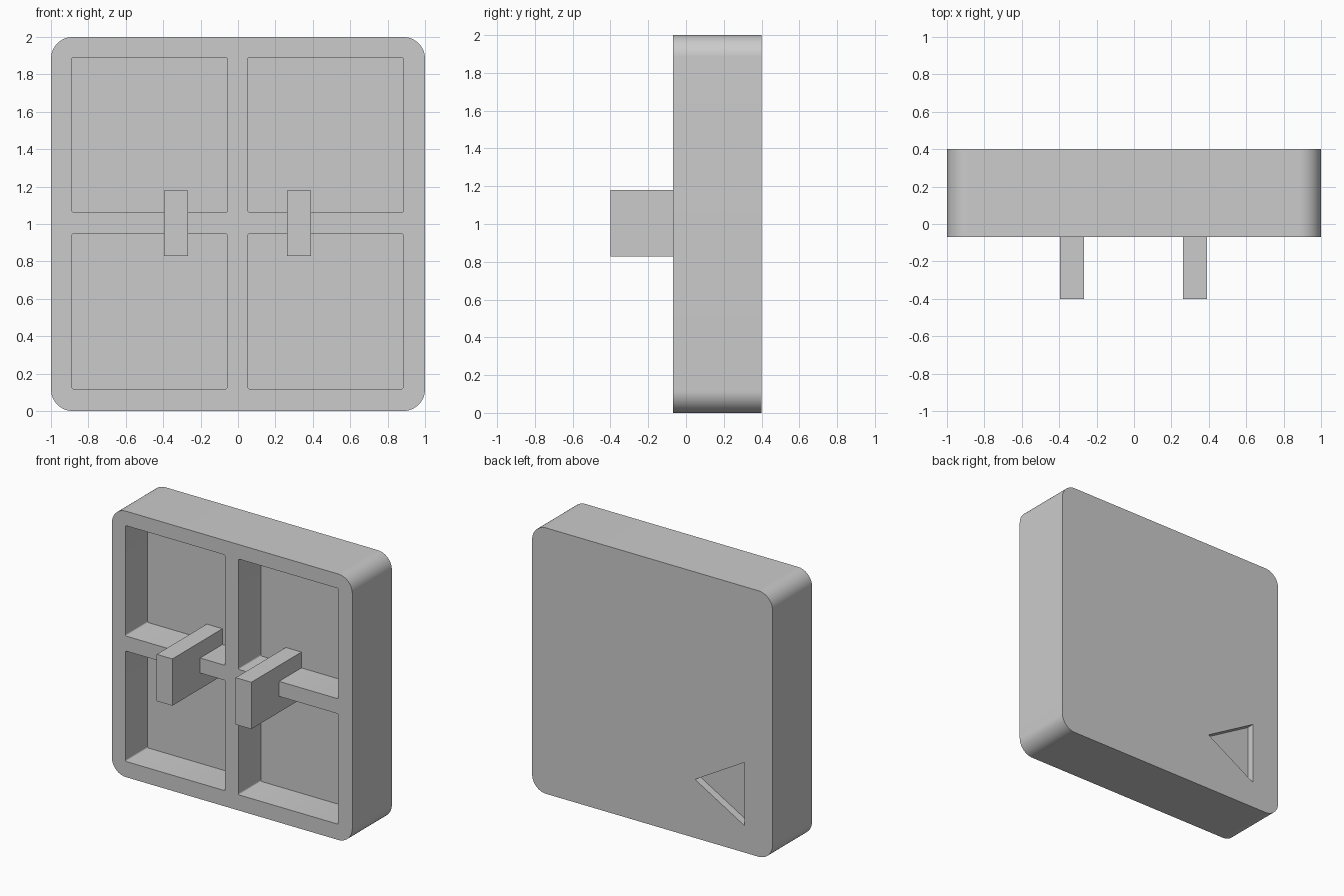
import bpy
import bmesh
from math import cos, sin, pi, radians

if "Cube" in bpy.data.objects:
    bpy.data.objects.remove(bpy.data.objects["Cube"], do_unlink=True)

grey = bpy.data.materials.new("light_grey")
grey.use_nodes = True
COLOUR = (0.6, 0.6, 0.6, 1)
grey.diffuse_color = COLOUR
grey.node_tree.nodes["Principled BSDF"].inputs["Base Color"].default_value = COLOUR

FRONT, BACK, FLOOR = -0.07, 0.4, 0.195   # depth planes of the block


def prism(name, outline, y0, y1):
    """Extrude an x-z outline from y0 to y1."""
    bm = bmesh.new()
    face = bm.faces.new([bm.verts.new((x, y0, z)) for x, z in outline])
    ext = bmesh.ops.extrude_face_region(bm, geom=[face])["geom"]
    verts = [v for v in ext if isinstance(v, bmesh.types.BMVert)]
    bmesh.ops.translate(bm, verts=verts, vec=(0, y1 - y0, 0))
    bmesh.ops.recalc_face_normals(bm, faces=bm.faces)
    mesh = bpy.data.meshes.new(name)
    bm.to_mesh(mesh)
    bm.free()
    mesh.materials.append(grey)
    obj = bpy.data.objects.new(name, mesh)
    bpy.context.collection.objects.link(obj)
    return obj


def rounded(cx, cz, w, h, r, steps):
    """Rectangle outline with rounded corners."""
    points = []
    for i, (sx, sz) in enumerate([(1, 1), (-1, 1), (-1, -1), (1, -1)]):
        for k in range(steps + 1):
            a = pi / 2 * (i + k / steps)
            points.append((cx + sx * (w / 2 - r) + r * cos(a),
                           cz + sz * (h / 2 - r) + r * sin(a)))
    return points


def rectangle(cx, cz, w, h):
    return [(cx + sx * w / 2, cz + sz * h / 2)
            for sx, sz in [(1, 1), (-1, 1), (-1, -1), (1, -1)]]


# Rounded square block
body = prism("keycap_body", rounded(0, 1, 2, 2, 0.117, 16), FRONT, BACK)

# Four pockets in the front, leaving a cross of ribs
cutters = [prism("pocket_cutter", rounded(x, z, 0.83, 0.83, 0.01, 3), FRONT - 0.1, FLOOR)
           for x in (-0.473, 0.468) for z in (0.533, 1.476)]

# Triangular recess in the lower corner of the back
R = 0.275
triangle = [(-0.63 + R * cos(a), 0.44 + R * sin(a))
            for a in (0, radians(120), radians(240))]
cutters.append(prism("triangle_cutter", triangle, BACK - 0.058, BACK + 0.1))

for cutter in cutters:
    cutter.hide_render = True
    mod = body.modifiers.new("cut", "BOOLEAN")
    mod.operation = "DIFFERENCE"
    mod.solver = "EXACT"
    mod.object = cutter

# Apply the cuts and drop the cutters
bpy.context.view_layer.update()
evaluated = body.evaluated_get(bpy.context.evaluated_depsgraph_get())
cut_mesh = bpy.data.meshes.new_from_object(evaluated)
body.modifiers.clear()
body.data = cut_mesh
for cutter in cutters:
    bpy.data.objects.remove(cutter, do_unlink=True)

bpy.ops.object.select_all(action="DESELECT")
body.select_set(True)
bpy.context.view_layer.objects.active = body
bpy.ops.object.shade_smooth_by_angle(angle=radians(32))

# Two mounting prongs standing on the pocket floor
for name, x in (("right_prong", -0.331), ("left_prong", 0.326)):
    prism(name, rectangle(x, 1.004, 0.13, 0.352), -0.4, FLOOR + 0.005)
